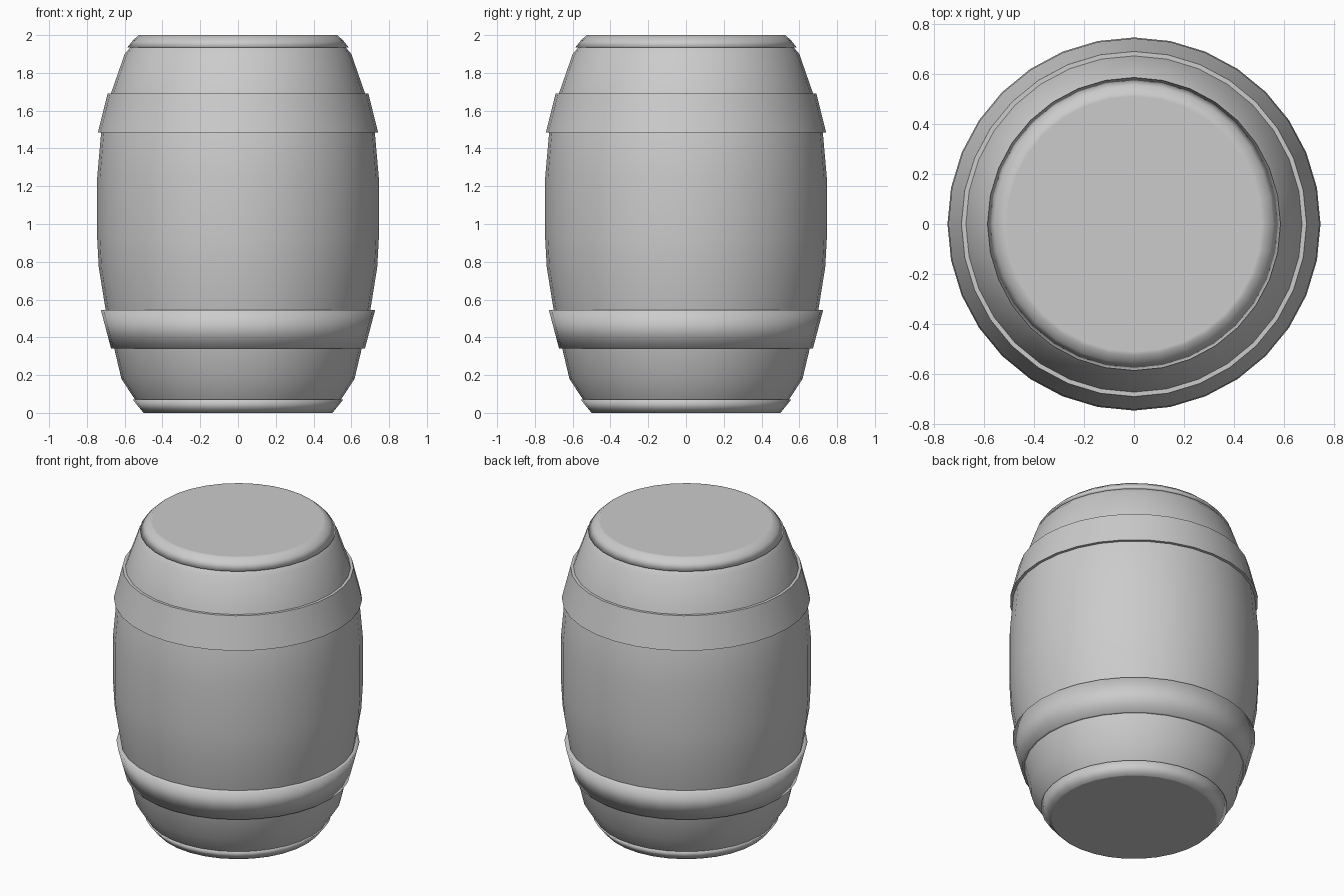
import bpy, bmesh, math

cube = bpy.data.objects.get("Cube")
if cube:
    bpy.data.objects.remove(cube, do_unlink=True)

SIDES = 32

grey = bpy.data.materials.new("plain_grey")
grey.use_nodes = True
GREY = (0.6, 0.6, 0.6, 1)
grey.diffuse_color = GREY
grey.node_tree.nodes["Principled BSDF"].inputs["Base Color"].default_value = GREY


def lathe(name, profile, cap=None, sharp=False):
    """Spin a (radius, height) profile, listed bottom to top; cap is 'top' or 'bottom'."""
    bm = bmesh.new()
    rings = []
    for r, z in profile:
        rings.append([bm.verts.new((r * math.cos(a), r * math.sin(a), z))
                      for a in (2 * math.pi * i / SIDES for i in range(SIDES))])
    for low, high in zip(rings, rings[1:]):
        for i in range(SIDES):
            j = (i + 1) % SIDES
            bm.faces.new((low[i], low[j], high[j], high[i]))
    if cap == "top":
        bm.faces.new(rings[-1])
    elif cap == "bottom":
        bm.faces.new(rings[0][::-1])
    mesh = bpy.data.meshes.new(name)
    bm.to_mesh(mesh)
    bm.free()
    mesh.materials.append(grey)
    mesh.shade_smooth()
    obj = bpy.data.objects.new(name, mesh)
    bpy.context.collection.objects.link(obj)
    if sharp:
        bpy.context.view_layer.objects.active = obj
        bpy.ops.object.select_all(action="DESELECT")
        obj.select_set(True)
        bpy.ops.object.shade_smooth_by_angle(angle=math.radians(35))
    return obj


# Bulging wooden body
lathe("barrel_body", [(0.545, 0.07), (0.617, 0.18), (0.655, 0.34), (0.70, 0.54),
                      (0.737, 0.77), (0.746, 0.93), (0.746, 1.24), (0.725, 1.48),
                      (0.673, 1.69), (0.6, 1.9), (0.57, 1.935)])

# Hoops around the body
lathe("lower_hoop", [(0.655, 0.34), (0.672, 0.34), (0.726, 0.545), (0.70, 0.545)])
lathe("upper_hoop", [(0.722, 1.485), (0.742, 1.485), (0.69, 1.692), (0.67, 1.692)],
      sharp=True)

# Rounded end caps
lathe("top_lid", [(0.565, 1.935), (0.586, 1.935), (0.556, 1.973),
                  (0.525, 2.0), (0.51, 2.0)], cap="top")
lathe("bottom_lid", [(0.49, 0.0), (0.50, 0.0), (0.557, 0.07), (0.54, 0.07)],
      cap="bottom")
